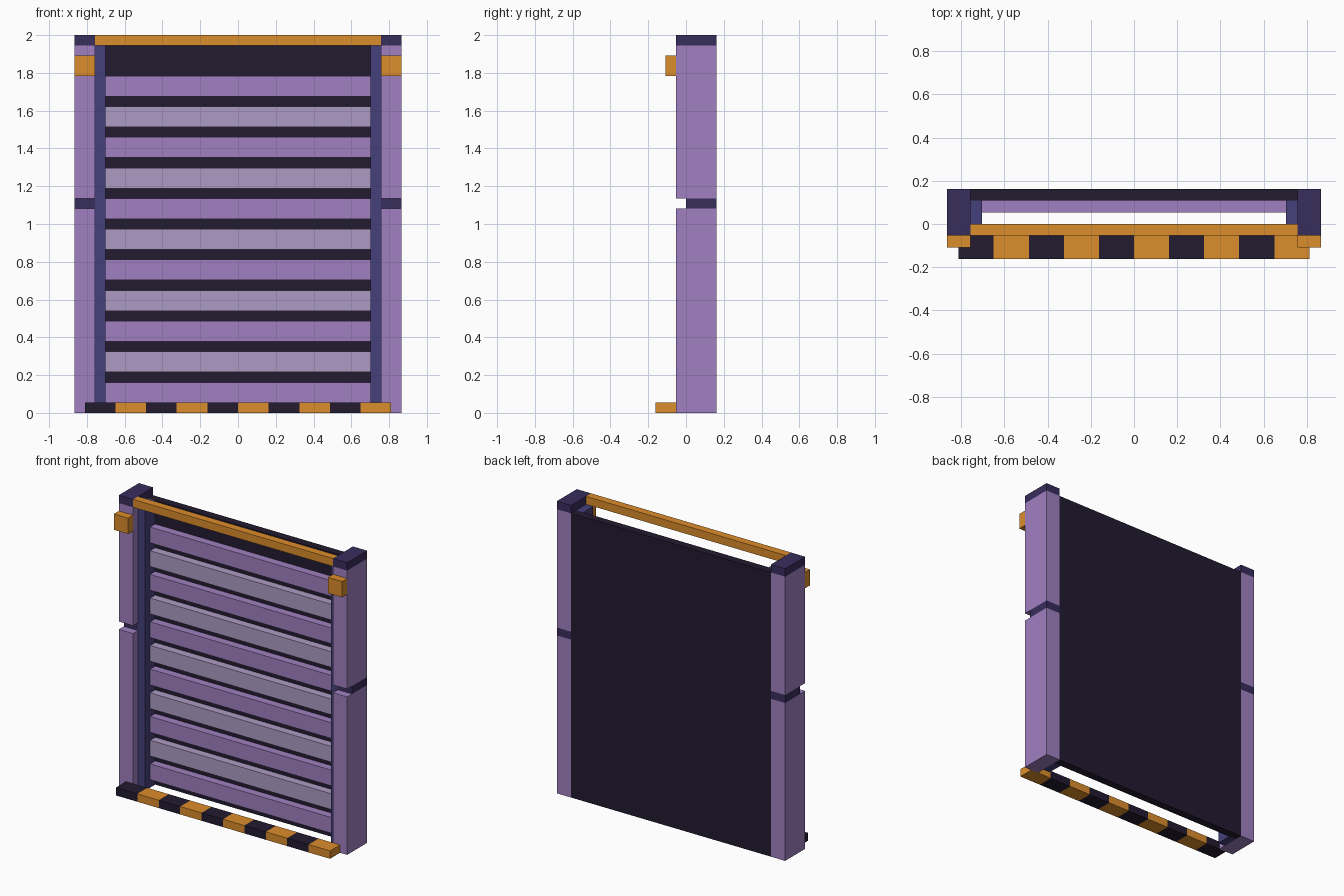
import bpy
import bmesh
from mathutils import Vector

if "Cube" in bpy.data.objects:
    bpy.data.objects.remove(bpy.data.objects["Cube"])

U = 2 / 37  # one block of the grid


def material(name, rgb):
    m = bpy.data.materials.new(name)
    m.diffuse_color = (*rgb, 1)
    m.use_nodes = True
    m.node_tree.nodes["Principled BSDF"].inputs["Base Color"].default_value = m.diffuse_color
    return m


PURPLE = material("purple", (0.35, 0.216, 0.527))
LILAC = material("lilac", (0.42, 0.33, 0.55))
BLACK = material("near_black", (0.016, 0.011, 0.03))
INDIGO = material("indigo", (0.06, 0.051, 0.195))
TRIM = material("dark_trim", (0.04, 0.026, 0.107))
ORANGE = material("orange", (0.72, 0.266, 0.025))


def box(name, x, y, z, mat):
    """Box from (min, max) ranges in blocks, origin at its centre."""
    bm = bmesh.new()
    bmesh.ops.create_cube(bm, size=1)
    size = Vector([(b - a) * U for a, b in (x, y, z)])
    bmesh.ops.scale(bm, vec=size, verts=bm.verts)
    mesh = bpy.data.meshes.new(name)
    bm.to_mesh(mesh)
    bm.free()
    mesh.materials.append(mat)
    ob = bpy.data.objects.new(name, mesh)
    ob.location = [(a + b) / 2 * U for a, b in (x, y, z)]
    bpy.context.collection.objects.link(ob)
    return ob


def pair(name, x, y, z, mat):
    """The same box on the right and mirrored on the left."""
    box("right_" + name, x, y, z, mat)
    box("left_" + name, (-x[1], -x[0]), y, z, mat)


# Side posts, with a recessed dark band and a cap
pair("lower_post", (14, 16), (-1, 3), (0, 20), PURPLE)
pair("post_band", (14, 16), (0, 3), (20, 21), TRIM)
pair("upper_post", (14, 16), (-1, 3), (21, 36), PURPLE)
pair("post_cap", (14, 16), (-1, 3), (36, 37), TRIM)

# Guide rails and lamps
pair("guide_rail", (13, 14), (0, 2), (0, 36), INDIGO)
pair("lamp", (14, 16), (-2, -1), (33, 35), ORANGE)

# Back panel and top bar
box("back_panel", (-14, 14), (2, 3), (0, 36), BLACK)
box("top_bar", (-14, 14), (-1, 0), (36, 37), ORANGE)

# Shutter slats in alternating colours
for i in range(11):
    box(f"slat_{i + 1}", (-13, 13), (1, 2), (3 * i + 1, 3 * i + 3),
        LILAC if i % 2 else PURPLE)

# Striped threshold
for i in range(10):
    box(f"threshold_stripe_{i + 1}", (3 * i - 15, 3 * i - 12), (-3, -1), (0, 1),
        ORANGE if i % 2 else BLACK)
